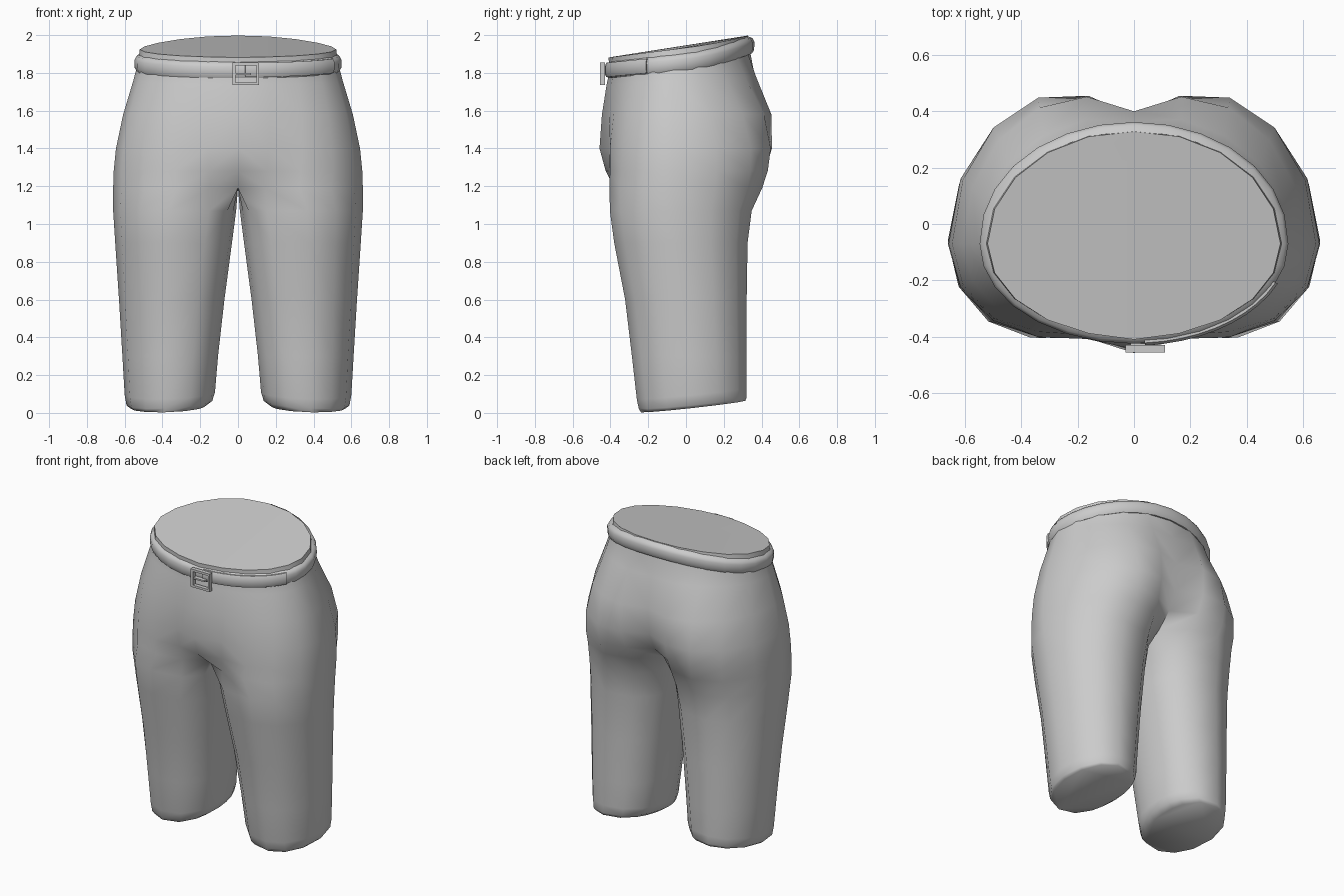
import bpy, bmesh, math
from mathutils import Vector

if "Cube" in bpy.data.objects:
    bpy.data.objects.remove(bpy.data.objects["Cube"])

cloth = bpy.data.materials.new("light_grey")
cloth.diffuse_color = (0.6, 0.6, 0.6, 1)
cloth.use_nodes = True
cloth.node_tree.nodes["Principled BSDF"].inputs["Base Color"].default_value = cloth.diffuse_color


def make_object(name, bm, angle=60):
    bmesh.ops.recalc_face_normals(bm, faces=bm.faces)
    mesh = bpy.data.meshes.new(name)
    bm.to_mesh(mesh)
    bm.free()
    mesh.materials.append(cloth)
    ob = bpy.data.objects.new(name, mesh)
    bpy.context.collection.objects.link(ob)
    bpy.ops.object.select_all(action='DESELECT')
    bpy.context.view_layer.objects.active = ob
    ob.select_set(True)
    bpy.ops.object.shade_smooth_by_angle(angle=math.radians(angle))
    return ob


OUTER, INNER = 11, 4


def oval(t, cx, rx, yc, yf, yb, e=1):
    s, c = math.sin(t), math.cos(t)
    x = cx + rx * (s if s > 0 else -abs(s) ** e)
    return x, yc + (yf - yc) * c if c > 0 else yc - (yb - yc) * c


def hip_ring(z, cx, xo, yf, yb, yfc, ybc, tilt=0, bend=0):
    """Half ring around the hip, closed along the centre plane."""
    rx = xo - cx
    a = math.asin(cx / rx)
    pts = [oval(-a + (math.pi + 2 * a) * j / (OUTER - 1), cx, rx, -0.07, yf, yb)
           for j in range(OUTER)]
    pts[0], pts[-1] = (0, yfc), (0, ybc)
    for k in range(1, INNER + 1):
        pts.append((0, ybc + (yfc - ybc) * k / (INNER + 1)))
    return [(x, y, z + tilt * y + bend * max(y, 0) ** 2) for x, y in pts]


def leg_ring(z, xi, xo, yc, yf, yb, e, tilt=0, roll=0):
    """Full ring around one leg, starting at the front inner side."""
    angles = [-50 + 28 * j for j in range(OUTER)] + [246, 262, 278, 294]
    cx, rx = (xi + xo) / 2, (xo - xi) / 2
    ring = []
    for a in angles:
        x, y = oval(math.radians(a), cx, rx, yc, yf, yb, e)
        ring.append((x, y, z + tilt * y - roll * (x - cx)))
    return ring


# Shorts: half body from stacked rings, then mirrored
rings = [
    hip_ring(1.933, 0.00, 0.520, -0.405, 0.330, -0.410, 0.328, 0.125, 0.22),
    hip_ring(1.860, 0.00, 0.530, -0.400, 0.338, -0.405, 0.335, 0.125, 0.3),
    hip_ring(1.76, 0.06, 0.555, -0.402, 0.382, -0.420, 0.365, 0.05),
    hip_ring(1.58, 0.17, 0.608, -0.408, 0.452, -0.445, 0.400),
    hip_ring(1.40, 0.24, 0.646, -0.412, 0.465, -0.458, 0.385),
    hip_ring(1.28, 0.27, 0.658, -0.408, 0.440, -0.425, 0.330),
    hip_ring(1.19, 0.29, 0.661, -0.406, 0.405, -0.300, 0.235),
    leg_ring(1.07, 0.008, 0.661, -0.06, -0.405, 0.350, 0.6),
    leg_ring(0.90, 0.030, 0.650, -0.04, -0.382, 0.328, 0.65),
    leg_ring(0.60, 0.070, 0.630, -0.01, -0.324, 0.323, 0.7),
    leg_ring(0.30, 0.104, 0.612, 0.015, -0.288, 0.323, 0.75),
    leg_ring(0.10, 0.120, 0.600, 0.03, -0.262, 0.323, 0.8, 0.10, 0.04),
    leg_ring(0.050, 0.135, 0.590, 0.03, -0.252, 0.322, 0.8, 0.10, 0.06),
    leg_ring(0.030, 0.170, 0.572, 0.03, -0.240, 0.315, 0.8, 0.11, 0.04),
]
bm = bmesh.new()
rows = [[bm.verts.new(p) for p in r] for r in rings]
n = OUTER + INNER
for a, b in zip(rows, rows[1:]):
    for j in range(n):
        k = (j + 1) % n
        quad = (a[j], a[k], b[k], b[j])
        if any(v.co.x > 1e-4 for v in quad):
            bm.faces.new(quad)
bm.faces.new(rows[-1])           # leg end
bm.faces.new(rows[0][:OUTER])    # waist cap
for v in bm.verts:
    if v.co.x < 1e-4:
        v.co.x = 0
geom = bm.verts[:] + bm.edges[:] + bm.faces[:]
bmesh.ops.mirror(bm, geom=geom, axis='X', merge_dist=0.0005)
bmesh.ops.delete(bm, geom=[v for v in bm.verts if not v.link_faces], context='VERTS')
make_object("shorts", bm)


# Belt: rounded strip following the tilted waist
def belt_point(t, out, up):
    c, s = math.cos(t), math.sin(t)
    y = -0.07 - (0.335 * c if c > 0 else -0.412 * abs(c) ** 0.95)
    normal = Vector((s, -c, 0))
    z = 1.860 + 0.105 * y + 0.45 * max(y, 0) ** 2
    return Vector((0.528 * s, y, z + up)) + normal * out


def strip(name, t0, t1, steps, profile, closed):
    bm = bmesh.new()
    rows = []
    for i in range(steps + (not closed)):
        t = t0 + (t1 - t0) * i / steps
        rows.append([bm.verts.new(belt_point(t, o, u)) for o, u in profile])
    pairs = list(zip(rows, rows[1:])) + ([(rows[-1], rows[0])] if closed else [])
    m = len(profile)
    for a, b in pairs:
        for j in range(m):
            bm.faces.new((a[j], a[(j + 1) % m], b[(j + 1) % m], b[j]))
    if not closed:
        bm.faces.new(rows[0])
        bm.faces.new(rows[-1])
    return make_object(name, bm)


band = [(-0.015, -0.045), (0.008, -0.045), (0.019, -0.025),
        (0.02, 0.015), (0.01, 0.036), (-0.015, 0.045)]
strip("belt", 0, 2 * math.pi, 28, band, True)
tip = [(0.0, -0.040), (0.018, -0.040), (0.027, -0.020),
       (0.027, 0.018), (0.018, 0.036), (0.0, 0.036)]
strip("belt_end", math.radians(4), math.radians(67), 9, tip, False)


# Buckle: thin square frame with a prong
def add_bar(bm, x0, x1, z0, z1, y0=-0.456, y1=-0.430):
    new = bmesh.ops.create_cube(bm, size=1)["verts"]
    for v in new:
        v.co = ((x0 + x1) / 2 + v.co.x * (x1 - x0),
                (y0 + y1) / 2 + v.co.y * (y1 - y0),
                (z0 + z1) / 2 + v.co.z * (z1 - z0))


bm = bmesh.new()
add_bar(bm, -0.03, 0.11, 1.735, 1.750)
add_bar(bm, -0.03, 0.11, 1.840, 1.855)
add_bar(bm, -0.03, -0.012, 1.750, 1.840)
add_bar(bm, 0.097, 0.11, 1.750, 1.840)
add_bar(bm, -0.012, 0.07, 1.789, 1.799, -0.452, -0.425)
make_object("buckle", bm, 30)
